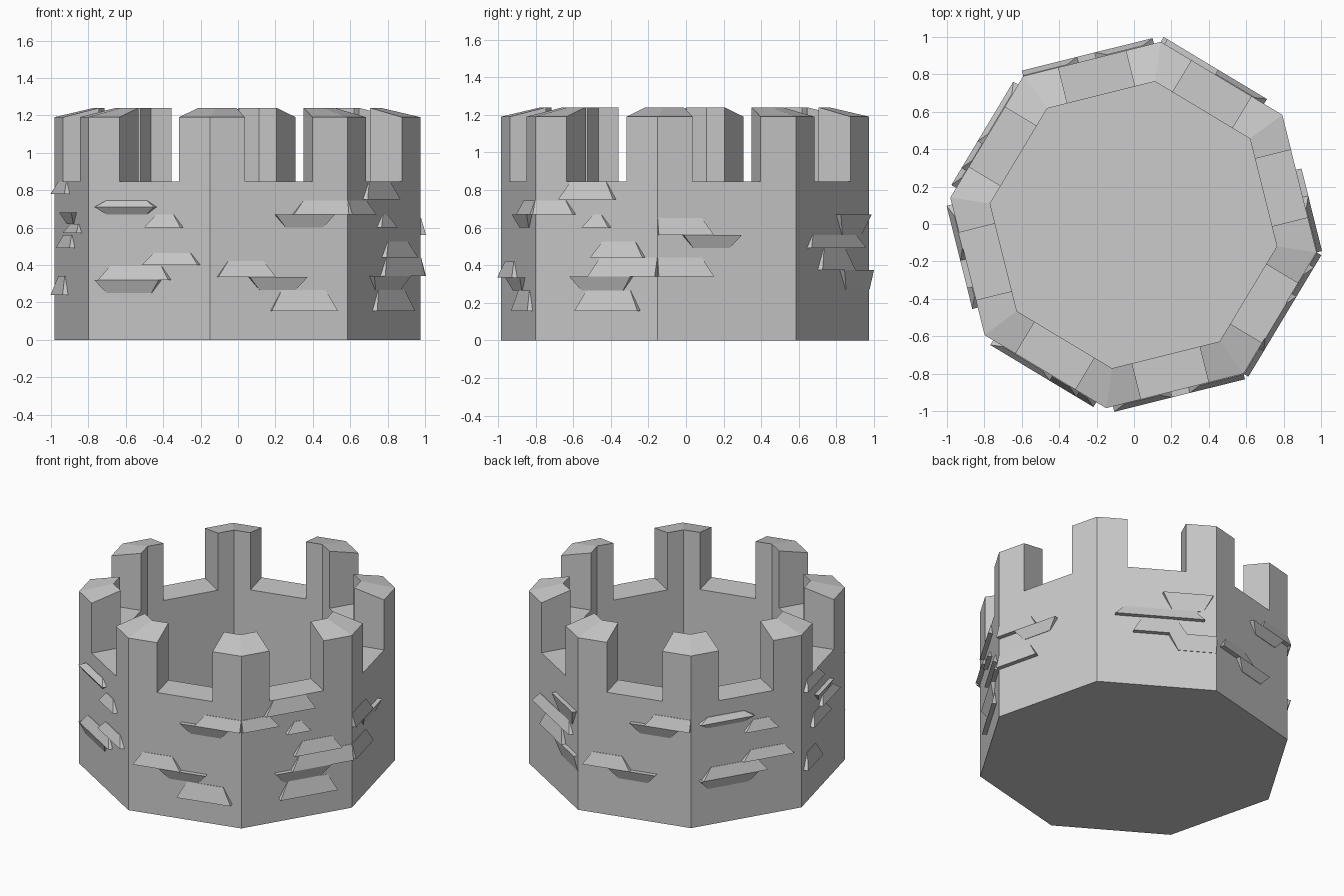
import bpy, bmesh, math
from mathutils import Vector

if "Cube" in bpy.data.objects:
    bpy.data.objects.remove(bpy.data.objects["Cube"])

R_OUT, R_IN = 0.99, 0.775
START = math.radians(-98.5)
Z_NOTCH, Z_OUT, Z_IN, Z_FLOOR = 0.845, 1.19, 1.24, 0.01
GAP = 0.186                      # half width of each gap


def corner(r, k):
    a = START + k * math.pi / 4
    return Vector((r * math.cos(a) - 0.003, r * math.sin(a) - 0.005, 0))


def finish(bm, name):
    bmesh.ops.remove_doubles(bm, verts=bm.verts, dist=1e-5)
    bmesh.ops.recalc_face_normals(bm, faces=bm.faces)
    me = bpy.data.meshes.new(name)
    bm.to_mesh(me)
    bm.free()
    ob = bpy.data.objects.new(name, me)
    bpy.context.collection.objects.link(ob)
    return ob


def at(p, z):
    return Vector((p.x, p.y, z))


# Octagonal tower wall with merlons wrapped around every corner
bm = bmesh.new()


def face(*pts):
    bm.faces.new([bm.verts.new(p) for p in pts])


for k in range(8):
    rows = []
    for r in (R_OUT, R_IN):
        a, b = corner(r, k), corner(r, k + 1)
        d = (b - a).normalized()
        m = (a + b) / 2
        rows.append((a, m - d * GAP, m + d * GAP, b))
    o, i = rows
    # outer and inner lower walls
    face(at(o[0], 0), at(o[3], 0), *[at(p, Z_NOTCH) for p in reversed(o)])
    face(at(i[0], Z_FLOOR), at(i[3], Z_FLOOR), *[at(p, Z_NOTCH) for p in reversed(i)])
    # gap sill
    face(at(o[1], Z_NOTCH), at(o[2], Z_NOTCH), at(i[2], Z_NOTCH), at(i[1], Z_NOTCH))
    # merlon halves with tops sloping outward
    for s in (0, 2):
        face(at(o[s], Z_NOTCH), at(o[s + 1], Z_NOTCH), at(o[s + 1], Z_OUT), at(o[s], Z_OUT))
        face(at(i[s], Z_NOTCH), at(i[s + 1], Z_NOTCH), at(i[s + 1], Z_IN), at(i[s], Z_IN))
        face(at(o[s], Z_OUT), at(o[s + 1], Z_OUT), at(i[s + 1], Z_IN), at(i[s], Z_IN))
    for s in (1, 2):
        face(at(o[s], Z_NOTCH), at(i[s], Z_NOTCH), at(i[s], Z_IN), at(o[s], Z_OUT))
# base and inner floor
face(*[corner(R_OUT, k) for k in range(8)])
face(*[at(corner(R_IN, k), Z_FLOOR) for k in range(8)])
finish(bm, "tower_wall")


# Wedge stones: (start, end along the side, low z, high z, +1 juts at bottom / -1 at top)
def stones(k, items):
    a, b = corner(R_OUT, k), corner(R_OUT, k + 1)
    n = ((a + b) / 2).normalized()
    bm = bmesh.new()
    for u0, u1, z0, z1, way in items:
        zj, zw = (z0, z1) if way > 0 else (z1, z0)
        tri = []
        for u, inset in ((u0, 0.08), (u1, -0.08)):
            t = 0 if u in (0, 1) else inset      # stones meeting a corner stay square
            p, q = a.lerp(b, u), a.lerp(b, u + t)
            tri.append([bm.verts.new(at(p + n * 0.03, zj)),
                        bm.verts.new(at(p - n * 0.01, zj)),
                        bm.verts.new(at(q - n * 0.01, zw)),
                        bm.verts.new(at(q + n * 0.003, zw))])
        l, r = tri
        bm.faces.new(l)
        bm.faces.new(r)
        for j in range(4):
            h = (j + 1) % 4
            bm.faces.new((l[j], l[h], r[h], r[j]))
    finish(bm, "wall_stones_%d" % k)


paired = [(0.07, 0.56, 0.71, 0.745, 1), (0.07, 0.56, 0.67, 0.71, -1),
          (0.48, 0.78, 0.6, 0.67, 1), (0.46, 0.92, 0.4, 0.465, 1),
          (0.1, 0.68, 0.32, 0.395, 1), (0.07, 0.6, 0.25, 0.32, -1)]
stepped = [(0.05, 0.47, 0.335, 0.42, 1), (0.28, 0.7, 0.265, 0.335, -1),
           (0.44, 0.92, 0.155, 0.265, 1), (0.6, 1, 0.67, 0.745, 1),
           (0.47, 0.9, 0.6, 0.67, -1)]
layout = {
    0: stepped,
    1: [(0, 0.33, 0.67, 0.745, 1), (0.21, 0.66, 0.75, 0.845, 1),
        (0.4, 0.62, 0.6, 0.67, 1), (0.47, 0.9, 0.44, 0.525, 1),
        (0.45, 1, 0.34, 0.44, 1), (0.3, 0.8, 0.265, 0.34, -1),
        (0.34, 0.86, 0.155, 0.265, 1)],
    2: [(0, 0.4, 0.56, 0.65, 1), (0.18, 0.6, 0.49, 0.56, -1),
        (0, 0.4, 0.34, 0.44, 1)],
    3: [(0.55, 0.97, 0.56, 0.67, -1), (0.15, 0.9, 0.49, 0.56, 1),
        (0.3, 0.75, 0.375, 0.49, 1), (0.6, 1, 0.27, 0.375, -1)],
    4: stepped[:2] + stepped[3:],
    5: paired,
    6: [(0.3, 0.65, 0.62, 0.68, -1), (0.4, 0.8, 0.57, 0.62, 1),
        (0.2, 0.6, 0.49, 0.56, 1), (0.05, 0.45, 0.78, 0.845, 1),
        (0.05, 0.4, 0.24, 0.34, 1)],
    7: paired,
}
for k, items in layout.items():
    stones(k, items)
